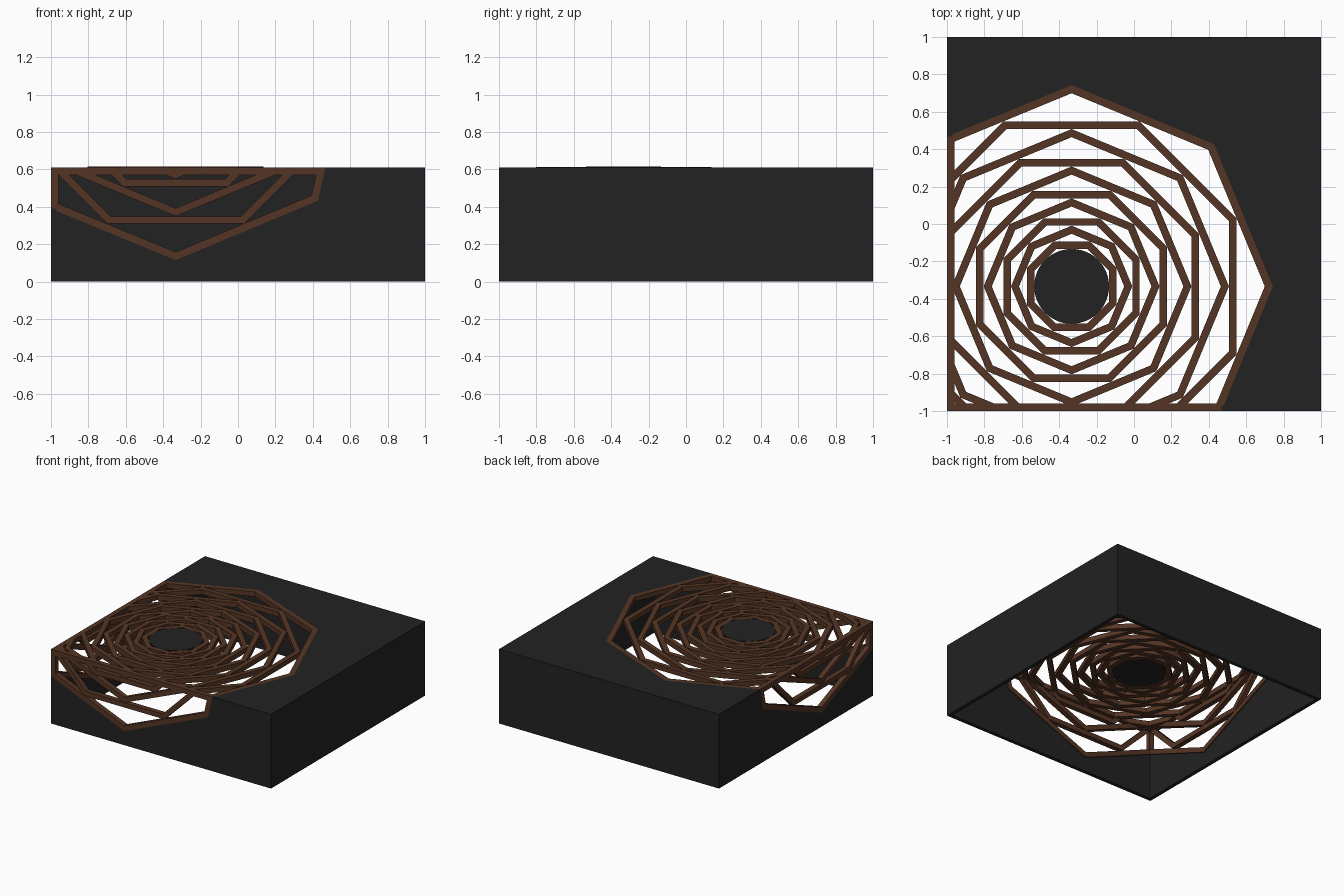
import bpy, bmesh, math
from mathutils import Vector

if "Cube" in bpy.data.objects:
    bpy.data.objects.remove(bpy.data.objects["Cube"])

H = 0.61          # height of the box
C = -1 / 3        # web centre on the top
W = 0.04          # strut width and depth
T = 0.03          # wall thickness


def material(name, rgb):
    m = bpy.data.materials.new(name)
    m.diffuse_color = (*rgb, 1)
    m.use_nodes = True
    m.node_tree.nodes["Principled BSDF"].inputs["Base Color"].default_value = m.diffuse_color
    return m


BLACK = material("charcoal black", (0.016, 0.016, 0.016))
BROWN = material("dark brown", (0.090, 0.036, 0.018))

# Panel coordinates (u, v, depth inward) -> world
def on_top(u, v, d): return (u, v, H - d)
def on_front(u, v, d): return (u, -1 + d, v)
def on_left(u, v, d): return (-1 + d, u, v)
def on_back(u, v, d): return (u, 1 - d, v)
def on_right(u, v, d): return (1 - d, u, v)


def prism(bm, pts, place, d0, d1):
    """Extrude a flat outline between two depths."""
    if len(pts) < 3:
        return
    a = [bm.verts.new(place(u, v, d0)) for u, v in pts]
    b = [bm.verts.new(place(u, v, d1)) for u, v in pts]
    bm.faces.new(a)
    bm.faces.new(b[::-1])
    for i in range(len(pts)):
        j = (i + 1) % len(pts)
        bm.faces.new((a[j], a[i], b[i], b[j]))


def finish(bm, name, mat):
    bmesh.ops.recalc_face_normals(bm, faces=bm.faces[:])
    me = bpy.data.meshes.new(name)
    bm.to_mesh(me)
    bm.free()
    me.materials.append(mat)
    bpy.context.collection.objects.link(bpy.data.objects.new(name, me))


def clip(pts, axis, limit, sign):
    """Keep the part of a convex outline where sign*(p[axis]-limit) >= 0."""
    out = []
    for i, p in enumerate(pts):
        q = pts[(i + 1) % len(pts)]
        dp, dq = sign * (p[axis] - limit), sign * (q[axis] - limit)
        if dp >= 0:
            out.append(p)
        if (dp > 0 > dq) or (dp < 0 < dq):
            t = dp / (dp - dq)
            out.append((p[0] + t * (q[0] - p[0]), p[1] + t * (q[1] - p[1])))
    return out


def inset(pts, w):
    """Mitred inset of a convex outline."""
    mid = sum((Vector(p) for p in pts), Vector((0, 0))) / len(pts)
    out, n = [], len(pts)
    for i in range(n):
        p = Vector(pts[i])
        ns = []
        for q in (Vector(pts[i - 1]), Vector(pts[(i + 1) % n])):
            e = (q - p).normalized()
            nn = Vector((-e.y, e.x))
            ns.append(nn if nn.dot(mid - p) > 0 else -nn)
        m = (ns[0] + ns[1]) / (1 + ns[0].dot(ns[1]))
        out.append(tuple(p + m * w))
    return out


def octagon(cv, r, turn):
    return [(C + r * math.cos(math.pi / 4 * (i + turn)),
             cv + r * math.sin(math.pi / 4 * (i + turn))) for i in range(8)]


def web(name, place, hole, cv, limit, sign):
    """Border frame of the opening and shrinking, alternately turned octagons."""
    bm = bmesh.new()

    def ring(outer, d0):
        inner = inset(outer, W)
        for i in range(len(outer)):
            j = (i + 1) % len(outer)
            q = [outer[i], outer[j], inner[j], inner[i]]
            q = clip(clip(q, 0, -1, 1), 1, limit, sign)
            prism(bm, q, place, d0, W)

    ring(hole, 0)
    r = 1.075
    for k in range(1, 10):
        r = r * math.cos(math.pi / 8) - W
        raised = -0.004 if k >= 6 and place is on_top else 0
        ring(octagon(cv, r, 0.5 * (k % 2)), raised)
    finish(bm, name, BROWN)
    return r * math.cos(math.pi / 8) - W


# Outlines of the corner opening on top and on the two side faces
top_hole = [(-1, -1), (0.467, -1), (0.742, C), (0.427, 0.427), (C, 0.742), (-1, 0.467)]
side_hole = [(-1, H), (0.467, H), (0.427, 0.432), (C, 0.115), (-1, 0.39)]

# Black open-bottomed shell
panels = {
    "top_panel": (on_top, [(-1, 1), (1, 1), (1, -1)] + top_hole[1:]),
    "front_wall": (on_front, [(-1, 0), (1, 0), (1, H)] + side_hole[1:]),
    "left_wall": (on_left, [(-1, 0), (1, 0), (1, H)] + side_hole[1:]),
    "back_wall": (on_back, [(-1, 0), (1, 0), (1, H), (-1, H)]),
    "right_wall": (on_right, [(-1, 0), (1, 0), (1, H), (-1, H)]),
}
for name, (place, pts) in panels.items():
    bm = bmesh.new()
    prism(bm, pts, place, 0, T)
    finish(bm, name, BLACK)

# Brown webs over the opening
disc_r = web("top_web", on_top, top_hole, C, -1, 1)
web("front_web", on_front, side_hole, 1.19, H, -1)
web("left_web", on_left, side_hole, 1.19, H, -1)

# Round centre disc
bm = bmesh.new()
n = 48
prism(bm, [(C + 0.2 * math.cos(2 * math.pi * i / n), C + 0.2 * math.sin(2 * math.pi * i / n))
           for i in range(n)], on_top, -0.005, W)
finish(bm, "centre_disc", BLACK)
